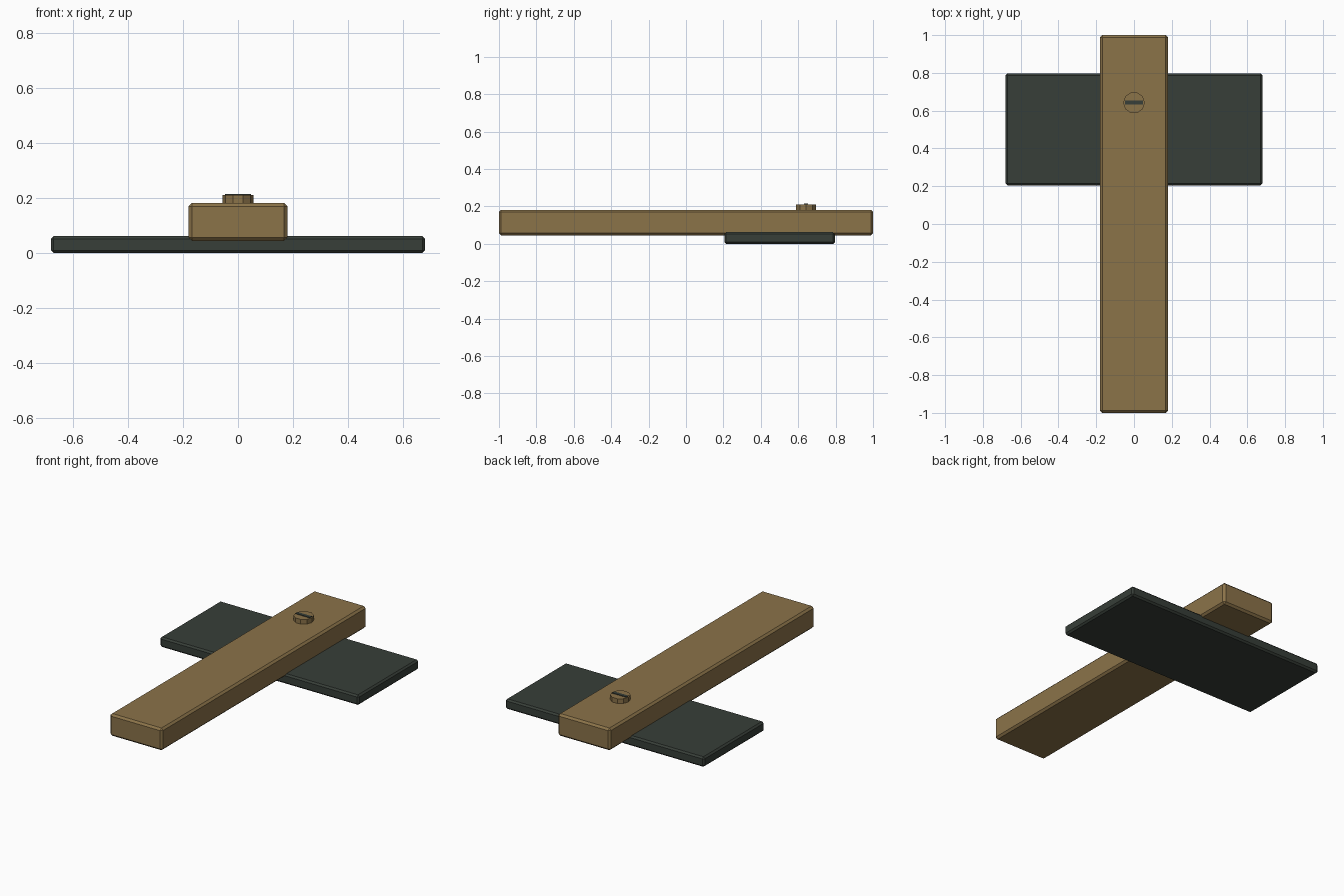
import bpy, bmesh, math
from mathutils import Matrix

if "Cube" in bpy.data.objects:
    bpy.data.objects.remove(bpy.data.objects["Cube"])


def material(name, rgb):
    m = bpy.data.materials.new(name)
    lin = [(c / 255 / 12.92) if c / 255 <= 0.04045 else ((c / 255 + 0.055) / 1.055) ** 2.4 for c in rgb]
    m.diffuse_color = (*lin, 1)
    m.use_nodes = True
    m.node_tree.nodes["Principled BSDF"].inputs["Base Color"].default_value = m.diffuse_color
    return m


wood = material("tan wood", (139, 115, 73))
dark = material("dark green grey", (55, 62, 56))


def finish(name, bm, mat):
    me = bpy.data.meshes.new(name)
    bm.to_mesh(me)
    bm.free()
    me.materials.append(mat)
    ob = bpy.data.objects.new(name, me)
    bpy.context.collection.objects.link(ob)
    return ob


def box(name, lo, hi, mat, chamfer=0):
    bm = bmesh.new()
    bmesh.ops.create_cube(bm, size=1)
    for v in bm.verts:
        v.co = [l if c < 0 else h for c, l, h in zip(v.co, lo, hi)]
    if chamfer:
        bmesh.ops.bevel(bm, geom=bm.edges[:], offset=chamfer, segments=1,
                        affect='EDGES', profile=0.5)
    return finish(name, bm, mat)


# Flat cross plate underneath
box("cross_plate", (-0.68, 0.205, 0.0), (0.68, 0.797, 0.062), dark, 0.01)

# Long wooden bar resting in the plate
box("long_bar", (-0.18, -1.0, 0.045), (0.18, 1.0, 0.182), wood, 0.012)

# Ten-sided screw head with a corner facing front
bm = bmesh.new()
bmesh.ops.create_cone(bm, cap_ends=True, segments=10, radius1=0.057, radius2=0.057, depth=0.04,
                      matrix=Matrix.Translation((0, 0.642, 0.191)) @ Matrix.Rotation(math.pi / 2, 4, 'Z'))
finish("screw_head", bm, wood)

# Dark slot on the screw head
box("screw_slot", (-0.048, 0.632, 0.208), (0.048, 0.653, 0.2145), dark)
